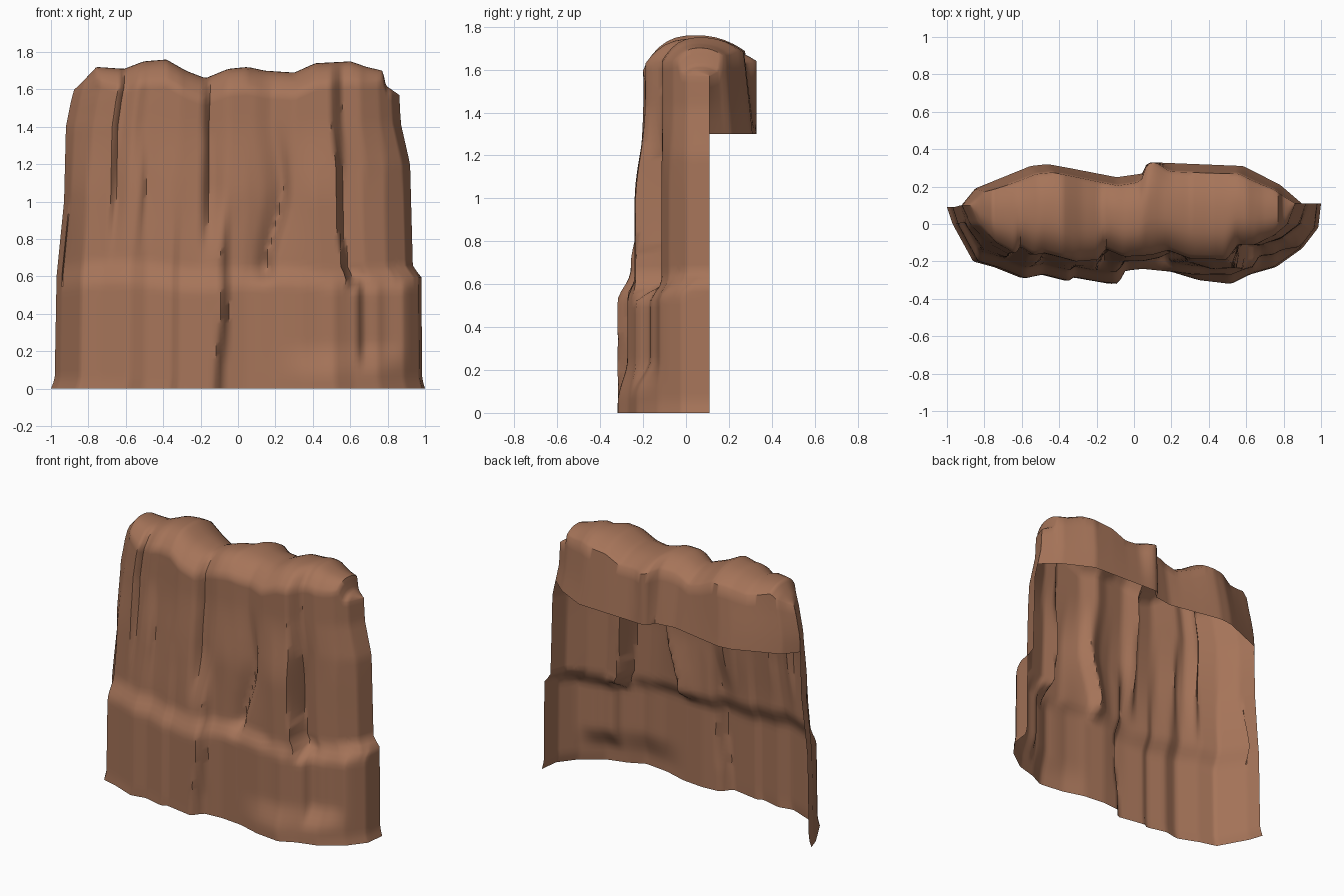
import bpy, math

if "Cube" in bpy.data.objects:
    bpy.data.objects.remove(bpy.data.objects["Cube"])

# Outline tables: (position across the cliff, value)
BASE = [(-1, .09), (-.97, 0), (-.86, -.2), (-.75, -.23), (-.6, -.29), (-.5, -.27), (-.36, -.305),
        (-.33, -.285), (-.13, -.32), (-.08, -.25), (.05, -.24), (.2, -.255), (.35, -.3), (.52, -.32),
        (.62, -.27), (.76, -.23), (.9, -.13), (.985, -.02), (1, .11)]
MID = [(-1, .1), (-.96, -.02), (-.87, -.13), (-.73, -.18), (-.7, -.15), (-.63, -.2), (-.56, -.21),
       (-.53, -.18), (-.4, -.22), (-.22, -.22), (-.175, -.15), (-.08, -.2), (.04, -.2), (.15, -.18),
       (.26, -.13), (.31, -.2), (.45, -.24), (.585, -.235), (.61, -.09), (.72, -.115), (.85, -.08),
       (.96, 0), (1, .11)]
UPPER = [(-1, .1), (-.95, .0), (-.85, -.1), (-.73, -.16), (-.7, -.12), (-.62, -.165), (-.55, -.155),
         (-.35, -.2), (-.2, -.19), (-.17, -.13), (-.05, -.175), (.12, -.165), (.22, -.14), (.35, -.185),
         (.57, -.19), (.64, -.11), (.75, -.11), (.87, -.06), (.95, .0), (1, .11)]
FLAP = [(-1, .1), (-.92, .19), (-.6, .31), (-.5, .32), (-.38, .3), (-.1, .25), (.05, .27),
        (.06, .31), (.1, .33), (.65, .31), (.87, .21), (1, .11)]
RIDGE = [(-1, 1.6), (-.87, 1.72), (-.7, 1.71), (-.58, 1.75), (-.44, 1.76), (-.32, 1.7), (-.2, 1.66),
         (-.06, 1.71), (.06, 1.72), (.17, 1.7), (.35, 1.69), (.48, 1.74), (.7, 1.75), (.8, 1.72),
         (.9, 1.7), (.92, 1.62), (1, 1.57)]
LEFT = [(0, 1), (.05, .98), (.6, .97), (1, .93), (1.4, .92), (1.55, .89), (1.62, .87)]
RIGHT = [(0, 1), (.05, .985), (.6, .98), (.65, .935), (1.2, .92), (1.42, .87), (1.62, .86)]


def lerp(table, t):
    if t <= table[0][0]:
        return table[0][1]
    for (a, va), (b, vb) in zip(table, table[1:]):
        if t <= b:
            return va + (vb - va) * (t - a) / (b - a)
    return table[-1][1]


def step(a, b, t):
    k = max(0, min(1, (t - a) / (b - a)))
    return k * k * (3 - 2 * k)


def bump(centre, half, t):
    d = abs(t - centre) / half
    return math.cos(d * math.pi / 2) ** 2 if d < 1 else 0


def width(s, z):
    return s * lerp(LEFT if s < 0 else RIGHT, z)


def front_y(s, z):
    # wandering ribs, leaning crack right of centre
    q = s + .012 * math.sin(5 * z + 4 * s) * (1 - s * s)
    q += .12 * (1 - step(.6, 1.1, z)) * bump(.22, .26, s)
    # rib edge leans on the left; the foot flares and the far right steps back
    b = lerp(BASE, s - .04 * step(0, .5, z) * bump(-.08, .12, s))
    b += .045 * step(.05, .25, z) * bump(.5, .35, s)
    b += .06 * step(.64, .69, s) * (1 - step(.78, .94, s)) * step(.08, .25, z)
    # soft shelf on the left, clear ledge on the right, both near z = 0.58
    right = step(-.15, .1, s)
    m, u = lerp(MID, q), lerp(UPPER, q)
    soft = min(b + .055, .1) if abs(s) < .97 else b
    low = soft + (m - soft) * max(right, step(.62, 1.1, z))
    y = low + (u - low) * step(.98, 1.45, z)
    ledge = .57 + .02 * math.sin(7 * s)
    return b + (y - b) * step(ledge - .04, ledge + .07 + .04 * (1 - right), z)


# Cliff shell: front wall, rounded top and short back flap as one sheet
COLS, FRONT, CAP, BACK = 130, 50, 12, 5
columns = []
for i in range(COLS + 1):
    s = math.sin(math.pi / 2 * (2 * i / COLS - 1))
    top = lerp(RIDGE, s)
    end = 1 - abs(s) ** 6
    shoulder = top - .12 * end
    col = []
    for j in range(FRONT + 1):
        z = shoulder * j / FRONT
        col.append((width(s, z), front_y(s, z), z))
    y0, y1 = front_y(s, shoulder), lerp(FLAP, s)
    # the flap leans inwards towards the top, except at its corner near the middle
    rear = top - .07 * end
    y2 = y1 - .045 * end * (1 - bump(.12, .12, s))
    for j in range(1, CAP + 1):
        k = j / CAP
        k = k * k * (3 - 2 * k) * .5 + k * .5
        edge = shoulder + (rear - shoulder) * k
        z = edge + (top - edge) * (1 - abs(2 * k - 1) ** 2.6)
        col.append((width(s, z), y0 + (y2 - y0) * k, z))
    for j in range(1, BACK + 1):
        k = j / BACK
        z = rear + (1.3 - rear) * k
        col.append((width(s, z), y2 + (y1 - y2) * k, z))
    columns.append(col)

rows = len(columns[0])
verts = [v for col in columns for v in col]
faces = [(i * rows + j, (i + 1) * rows + j, (i + 1) * rows + j + 1, i * rows + j + 1)
         for i in range(COLS) for j in range(rows - 1)]
mesh = bpy.data.meshes.new("cliff_wall")
mesh.from_pydata(verts, [], faces)
cliff = bpy.data.objects.new("cliff_wall", mesh)
bpy.context.collection.objects.link(cliff)

# Single rock colour
rock = bpy.data.materials.new("red brown rock")
rock.diffuse_color = (.38, .175, .1, 1)
rock.use_nodes = True
rock.node_tree.nodes["Principled BSDF"].inputs["Base Color"].default_value = rock.diffuse_color
mesh.materials.append(rock)

bpy.context.view_layer.objects.active = cliff
cliff.select_set(True)
bpy.ops.object.shade_smooth_by_angle(angle=math.radians(50))
